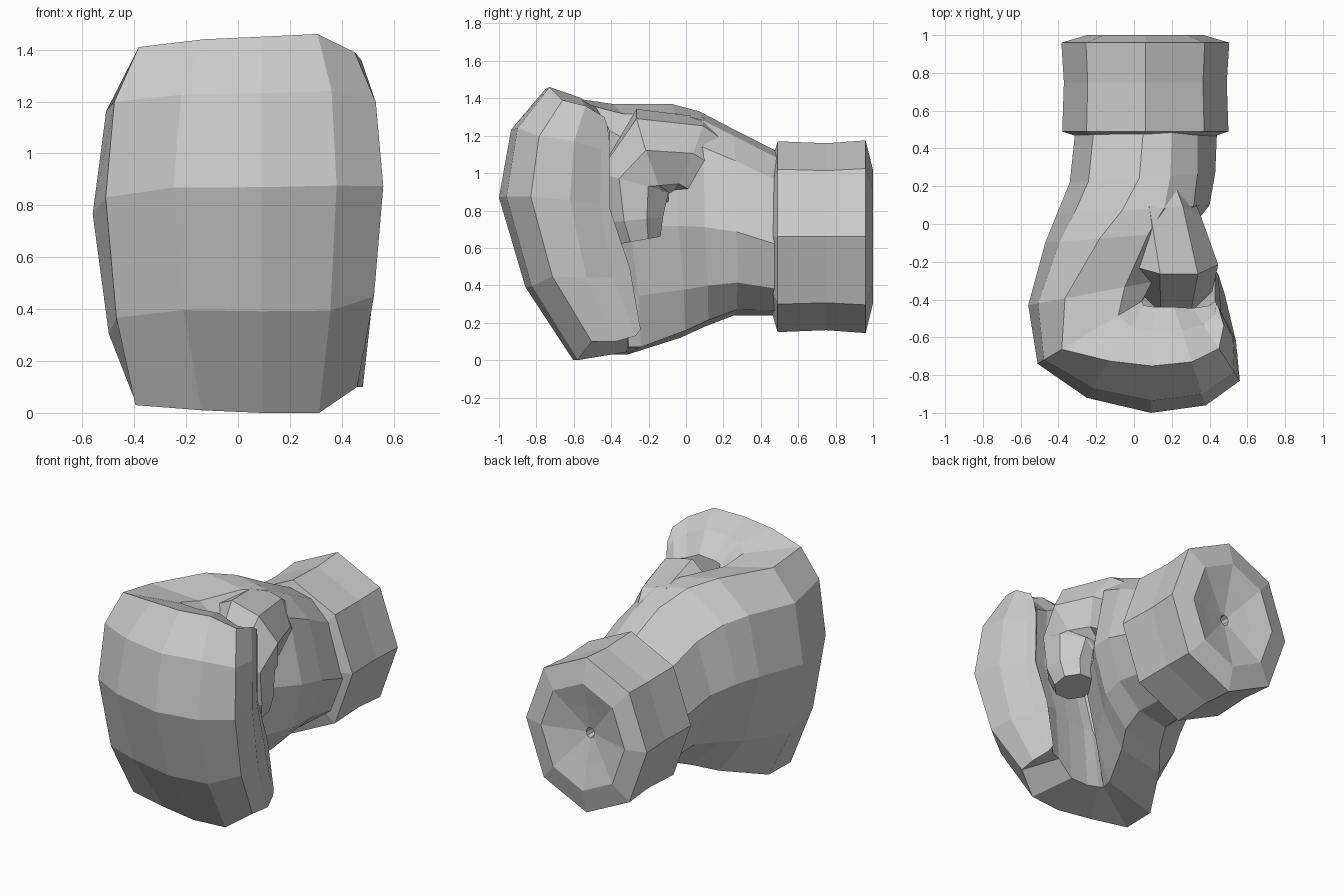
import bpy, bmesh, math
from mathutils import Vector

cube = bpy.data.objects.get("Cube")
if cube:
    bpy.data.objects.remove(cube)

leather = bpy.data.materials.new("grey leather")
leather.use_nodes = True
leather.diffuse_color = (0.6, 0.6, 0.6, 1)
leather.node_tree.nodes["Principled BSDF"].inputs["Base Color"].default_value = (0.6, 0.6, 0.6, 1)


def loft(name, rings):
    """Skin a list of equal closed rings and cap both ends."""
    bm = bmesh.new()
    rows = [[bm.verts.new(p) for p in ring] for ring in rings]
    n = len(rows[0])
    for a, b in zip(rows, rows[1:]):
        for i in range(n):
            j = (i + 1) % n
            bm.faces.new((a[i], a[j], b[j], b[i]))
    bm.faces.new(rows[0])
    bm.faces.new(rows[-1][::-1])
    bmesh.ops.recalc_face_normals(bm, faces=bm.faces)
    mesh = bpy.data.meshes.new(name)
    bm.to_mesh(mesh)
    bm.free()
    mesh.materials.append(leather)
    obj = bpy.data.objects.new(name, mesh)
    bpy.context.collection.objects.link(obj)
    return obj


# Cuff: slightly waisted sleeve, domed rim, sunken end with a small hole
def cuff_ring(y, scale):
    angles = [k * math.pi / 4 for k in range(8)]
    return [(0.06 + 0.44 * scale * math.sin(a), y, 0.66 + 0.51 * scale * math.cos(a))
            for a in angles]


loft("cuff", [cuff_ring(y, s) for y, s in (
    (0.46, 0.8), (0.49, 1), (0.75, 0.98), (0.96, 1.01),
    (1.0, 0.7), (0.96, 0.4), (0.92, 0.07), (0.84, 0.05))])

# Hand and fingers: one sweep from the wrist, round the knuckles, to the fingertips.
# Profiles run from the outer bottom edge, up and over, down the inner side:
# (share of the way from outer to inner side, share of the height)
wrist = ((0.40, 0), (0.15, 0.14), (0, 0.5), (0.13, 0.84), (0.48, 1),
         (0.68, 0.96), (0.86, 0.82), (1, 0.43), (0.88, 0.16), (0.65, 0.03))
fist = ((0.42, 0), (0.15, 0.27), (0, 0.6), (0.12, 0.85), (0.46, 1),
        (0.80, 0.96), (1.04, 0.88), (1, 0.59), (1, 0.31), (0.95, 0.03))
lean = (0.17, 0.06, 0, 0, 0, 0, 0, 0, 0.11, 0.17)

# outer side, inner side, bottom, top, blend from wrist to fist profile, edge inset
stations = (
    ((-0.31, 0.50), (0.44, 0.50), 0.24, 1.11, 0, 1),
    ((-0.34, 0.22), (0.43, 0.27), 0.24, 1.24, 0.1, 1),
    ((-0.41, 0.05), (0.40, 0.10), 0.18, 1.33, 0.2, 0.9),
    ((-0.47, -0.10), (0.29, -0.04), 0.12, 1.37, 0.3, 0.8),
    ((-0.56, -0.43), (0.13, -0.30), 0.03, 1.37, 0.5, 0.6),
    ((-0.51, -0.74), (0.04, -0.41), 0.03, 1.41, 0.8, 0.5),
    ((-0.25, -0.92), (0.04, -0.45), 0.01, 1.44, 1, 0.9),
    ((0.09, -1.00), (0.10, -0.46), 0.0, 1.45, 1, 1),
    ((0.38, -0.96), (0.22, -0.46), 0.0, 1.46, 1, 1),
    ((0.56, -0.83), (0.32, -0.46), 0.10, 1.39, 1, 1),
    ((0.54, -0.62), (0.40, -0.44), 0.10, 1.36, 1, 1),
    ((0.46, -0.46), (0.43, -0.41), 0.13, 1.30, 1, 1))
rings = []
for outer, inner, bottom, top, w, inset in stations:
    ring = []
    for i, (a, b, slant) in enumerate(zip(wrist, fist, lean)):
        share, height = Vector(a).lerp(Vector(b), w)
        if i < 5:
            share *= inset
        p = Vector(outer).lerp(Vector(inner), share)
        ring.append((p.x, p.y + slant * w, bottom + (top - bottom) * height))
    rings.append(ring)
loft("hand_and_fingers", rings)

# Thumb: tapering hooked tube, rolled a little outward, bent down over the palm
path = [(Vector(p), r) for p, r in (
    ((0.04, 0.24, 0.93), 0.22), ((0.12, 0.0, 1.08), 0.24),
    ((0.18, -0.18, 1.09), 0.27), ((0.22, -0.28, 0.95), 0.21),
    ((0.26, -0.27, 0.75), 0.16), ((0.26, -0.25, 0.64), 0.125))]
rings = []
for i, (p, r) in enumerate(path):
    along = path[min(i + 1, len(path) - 1)][0] - path[max(i - 1, 0)][0]
    side = Vector((0.97, 0, -0.25 if i < 3 else 0)).normalized()
    up = along.cross(side).normalized()
    rings.append([p + r * (math.cos(a) * side + math.sin(a) * up)
                  for a in (k * math.pi / 4 + math.pi / 8 for k in range(8))])
loft("thumb", rings)
